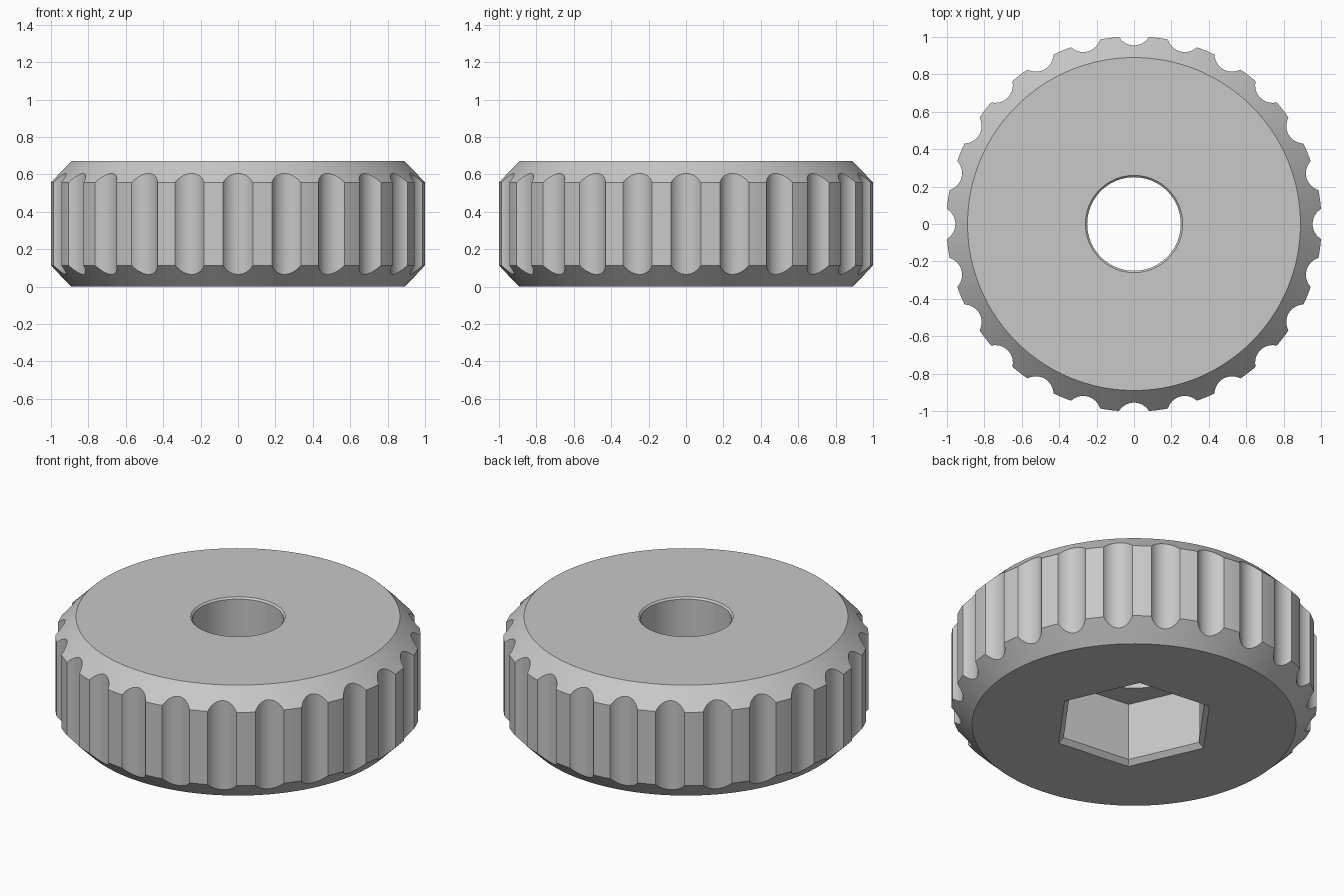
import bpy, bmesh
from math import cos, sin, pi, radians

default = bpy.data.objects.get("Cube")
if default:
    bpy.data.objects.remove(default, do_unlink=True)

RADIUS, HEIGHT, BEVEL = 1.003, 0.67, 0.113
GROOVES = 24

grey = bpy.data.materials.new("plain grey")
grey.use_nodes = True
grey.diffuse_color = (0.58, 0.58, 0.58, 1)
grey.node_tree.nodes["Principled BSDF"].inputs["Base Color"].default_value = grey.diffuse_color


def add_object(name, bm):
    bmesh.ops.recalc_face_normals(bm, faces=bm.faces)
    mesh = bpy.data.meshes.new(name)
    bm.to_mesh(mesh)
    bm.free()
    mesh.materials.append(grey)
    obj = bpy.data.objects.new(name, mesh)
    bpy.context.collection.objects.link(obj)
    return obj


def add_prism(bm, rings, sides, centre=(0, 0), turn=0.0):
    """Capped stack of regular polygons, each ring given as (radius, z)."""
    loops = []
    for r, z in rings:
        angles = [turn + 2 * pi * i / sides for i in range(sides)]
        loops.append([bm.verts.new((centre[0] + r * cos(a), centre[1] + r * sin(a), z))
                      for a in angles])
    for low, high in zip(loops, loops[1:]):
        for i in range(sides):
            j = (i + 1) % sides
            bm.faces.new((low[i], low[j], high[j], high[i]))
    bm.faces.new(loops[0][::-1])
    bm.faces.new(loops[-1])


# Knob body: bevelled disc
bm = bmesh.new()
add_prism(bm, [(RADIUS - BEVEL, 0), (RADIUS, BEVEL),
               (RADIUS, HEIGHT - BEVEL), (RADIUS - BEVEL, HEIGHT)], 192)
knob = add_object("knob_body", bm)

# Grip grooves around the rim
bm = bmesh.new()
for k in range(GROOVES):
    a = 2 * pi * k / GROOVES
    add_prism(bm, [(0.094, -0.1), (0.094, HEIGHT + 0.1)], 48,
              (1.049 * cos(a), 1.049 * sin(a)), a)
grooves = add_object("groove_cutter", bm)

# Round bore with a slightly chamfered mouth
bm = bmesh.new()
add_prism(bm, [(0.25, 0.2), (0.25, HEIGHT - 0.01), (0.27, HEIGHT + 0.01)], 96)
bore = add_object("bore_cutter", bm)

# Hexagonal nut pocket with a chamfered mouth underneath
bm = bmesh.new()
add_prism(bm, [(0.492, -0.027), (0.43, 0.027), (0.43, 0.376)], 6, turn=radians(-6))
pocket = add_object("nut_pocket_cutter", bm)

# Cut the parts out, apply the result and drop the cutters
for cutter in (grooves, pocket, bore):
    cutter.hide_render = True
    mod = knob.modifiers.new(cutter.name, "BOOLEAN")
    mod.operation = "DIFFERENCE"
    mod.solver = "EXACT"
    mod.object = cutter

bpy.ops.object.select_all(action="DESELECT")
bpy.context.view_layer.objects.active = knob
knob.select_set(True)
for mod in list(knob.modifiers):
    bpy.ops.object.modifier_apply(modifier=mod.name)
for cutter in (grooves, pocket, bore):
    bpy.data.objects.remove(cutter, do_unlink=True)

bpy.ops.object.shade_smooth_by_angle(angle=radians(25))
